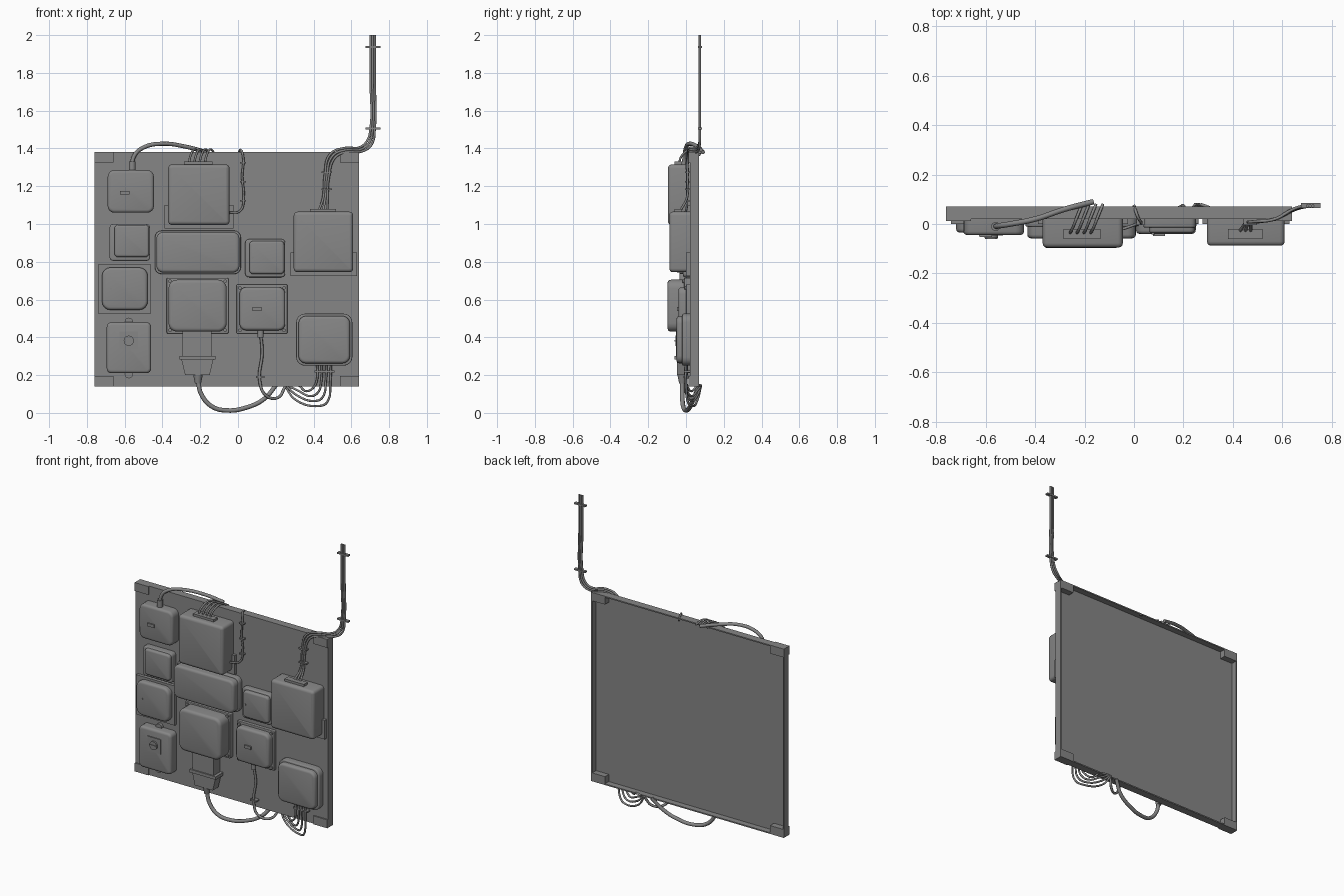
import bpy, bmesh, math
from mathutils import Vector

cube = bpy.data.objects.get("Cube")
if cube:
    bpy.data.objects.remove(cube)

grey = bpy.data.materials.new("mid_grey")
grey.use_nodes = True
COLOUR = (0.24, 0.24, 0.24, 1)
grey.diffuse_color = COLOUR
grey.node_tree.nodes["Principled BSDF"].inputs["Base Color"].default_value = COLOUR
PLATE = 0.025   # y of the panel sheet


def finish(name, bm, smooth=True):
    bmesh.ops.recalc_face_normals(bm, faces=bm.faces)
    me = bpy.data.meshes.new(name)
    bm.to_mesh(me)
    bm.free()
    me.materials.append(grey)
    ob = bpy.data.objects.new(name, me)
    bpy.context.collection.objects.link(ob)
    if smooth:
        bpy.ops.object.select_all(action='DESELECT')
        bpy.context.view_layer.objects.active = ob
        ob.select_set(True)
        bpy.ops.object.shade_smooth_by_angle(angle=math.radians(35))
    return ob


def rounded_rect(x0, x1, z0, z1, r, seg):
    pts = []
    corners = ((x1 - r, z1 - r), (x0 + r, z1 - r), (x0 + r, z0 + r), (x1 - r, z0 + r))
    for i, (cx, cz) in enumerate(corners):
        for k in range(seg + 1):
            a = math.pi / 2 * (i + k / seg)
            pts.append((cx + r * math.cos(a), cz + r * math.sin(a)))
    return pts


def loft(name, rings):
    """Skin matching (y, outline) rings from back to front and cap both ends."""
    bm = bmesh.new()
    loops = [[bm.verts.new((x, y, z)) for x, z in pts] for y, pts in rings]
    n = len(loops[0])
    for a, b in zip(loops, loops[1:]):
        for i in range(n):
            bm.faces.new((a[i], a[(i + 1) % n], b[(i + 1) % n], b[i]))
    bm.faces.new(loops[0])
    bm.faces.new(loops[-1])
    return finish(name, bm)


def case(name, x0, x1, z0, z1, front, r=0.03, edge=0.015, back=PLATE, seg=4):
    """Rounded enclosure with a softened front edge."""
    rings = [(back, 0)] + [(front + edge * (1 - math.sin(t)), edge * (1 - math.cos(t)))
                           for t in (0, math.pi / 6, math.pi / 3, math.pi / 2)]
    return loft(name, [(y, rounded_rect(x0 + d, x1 - d, z0 + d, z1 - d, max(r - d, 0.004), seg))
                       for y, d in rings])


def block(name, x0, x1, y0, y1, z0, z1):
    bm = bmesh.new()
    bmesh.ops.create_cube(bm, size=1)
    for v in bm.verts:
        v.co = Vector(((x0 + x1) / 2 + v.co.x * (x1 - x0), (y0 + y1) / 2 + v.co.y * (y1 - y0),
                       (z0 + z1) / 2 + v.co.z * (z1 - z0)))
    return finish(name, bm, False)


def cylinder(name, centre, r, depth, axis='Z', r2=None):
    bm = bmesh.new()
    bmesh.ops.create_cone(bm, cap_ends=True, segments=20, radius1=r, radius2=r if r2 is None else r2, depth=depth)
    for v in bm.verts:
        if axis == 'Y':
            v.co = Vector((v.co.x, -v.co.z, v.co.y))
        v.co += Vector(centre)
    return finish(name, bm)


def cable(name, pts, r, shift=(0, 0, 0)):
    cu = bpy.data.curves.new(name, 'CURVE')
    cu.dimensions = '3D'
    cu.bevel_depth = r
    cu.bevel_resolution = 2
    cu.resolution_u = 6
    cu.use_fill_caps = True
    sp = cu.splines.new('BEZIER')
    sp.bezier_points.add(len(pts) - 1)
    for bp, p in zip(sp.bezier_points, pts):
        bp.co = Vector(p) + Vector(shift)
        bp.handle_left_type = bp.handle_right_type = 'AUTO'
    cu.materials.append(grey)
    ob = bpy.data.objects.new(name, cu)
    bpy.context.collection.objects.link(ob)


# Panel: thin sheet, folded rear flanges and corner blocks
X0, X1, Z0, Z1, T = -0.76, 0.64, 0.14, 1.38, 0.008
block("panel_sheet", X0, X1, PLATE - 0.005, PLATE + 0.005, Z0, Z1)
block("flange_right", X0, X0 + T, PLATE, 0.07, Z0, Z1)
block("flange_left", X1 - T, X1, PLATE, 0.07, Z0, Z1)
block("flange_bottom", X0, X1, PLATE, 0.07, Z0, Z0 + T)
block("flange_top", X0, X1, PLATE, 0.07, Z1 - T, Z1)
for x in (X0, X1 - 0.1):
    for z in (Z0, Z1 - 0.055):
        block("corner_block", x, x + 0.1, 0.012, 0.07, z, z + 0.055)

# Right-hand column of enclosures
case("handle_box", -0.69, -0.445, 1.06, 1.285, -0.045, 0.035)
block("handle_box_label", -0.625, -0.575, -0.053, -0.04, 1.155, 1.175)
case("small_box_base", -0.68, -0.465, 0.805, 1.0, -0.02, 0.02, 0.008)
case("small_box_lid", -0.655, -0.47, 0.825, 0.995, -0.04, 0.02, 0.012)
block("square_box_plate", -0.74, -0.46, 0.0, PLATE, 0.525, 0.785)
case("square_box", -0.72, -0.478, 0.545, 0.77, -0.035, 0.045)
cylinder("square_box_screw", (-0.672, -0.036, 0.657), 0.006, 0.006, 'Y')
case("switch_box", -0.695, -0.46, 0.21, 0.48, -0.04, 0.025)
for z in (0.205, 0.482):
    cylinder("switch_box_lug", (-0.578, 0.012, z), 0.022, 0.02, 'Y')
block("switch_plate", -0.627, -0.53, -0.046, -0.035, 0.335, 0.43)
cylinder("switch_dial", (-0.578, -0.05, 0.382), 0.027, 0.012, 'Y')
block("switch_grip", -0.603, -0.553, -0.06, -0.05, 0.377, 0.387)

# Two deep boxes on brackets with cable entry tabs
for x0, x1, z0, front, name in ((-0.37, -0.045, 0.995, -0.095, "deep_box_upper"),
                                (0.295, 0.61, 0.745, -0.088, "deep_box_side")):
    case(name, x0, x1, z0, z0 + 0.32, front, 0.02, 0.018)
    block(name + "_bracket", x0 - 0.018, x1 + 0.02, 0.0, PLATE, z0 - 0.02, z0 + 0.105)
    block(name + "_tab", x0 + 0.085, x1 - 0.09, -0.06, -0.02, z0 + 0.31, z0 + 0.335)

# Middle enclosures
case("wide_box_base", -0.44, 0.015, 0.735, 0.965, -0.01, 0.035, 0.005)
case("wide_box", -0.432, 0.008, 0.743, 0.957, -0.058, 0.035, 0.015)
case("sensor_box_base", 0.038, 0.25, 0.718, 0.92, -0.015, 0.02, 0.008)
case("sensor_box_lid", 0.06, 0.245, 0.735, 0.91, -0.037, 0.02, 0.012)
cylinder("sensor_box_button", (0.077, -0.038, 0.822), 0.007, 0.008, 'Y')
case("socket_box_plate", -0.378, -0.05, 0.42, 0.715, -0.01, 0.008, 0.004)
case("socket_box", -0.368, -0.06, 0.43, 0.705, -0.098, 0.045, 0.018)
case("handle_box_low_plate", -0.008, 0.262, 0.42, 0.68, 0.0, 0.006, 0.004)
case("handle_box_low", 0.008, 0.25, 0.437, 0.665, -0.04, 0.035)
block("handle_box_low_label", 0.077, 0.125, -0.048, -0.035, 0.54, 0.56)
case("junction_box_base", 0.308, 0.605, 0.25, 0.525, -0.02, 0.045, 0.006)
case("junction_box_lid", 0.32, 0.593, 0.262, 0.513, -0.05, 0.04, 0.015)
for x0, x1, z0, z1, y in ((-0.36, -0.068, 0.438, 0.697, -0.012), (0.01, 0.244, 0.437, 0.662, -0.002)):
    for x in (x0, x1):
        for z in (z0, z1):
            cylinder("plate_screw", (x, y, z), 0.009, 0.012, 'Y')

# Plug below the socket box
block("plug_body", -0.295, -0.14, -0.052, 0.015, 0.295, 0.435)
block("plug_collar", -0.31, -0.12, -0.06, 0.018, 0.282, 0.302)
taper = [(-0.3, 0.285), (-0.13, 0.285), (-0.15, 0.2), (-0.28, 0.2)]
loft("plug_taper", [(0.01, taper), (-0.048, taper)])
cylinder("plug_boot", (-0.212, -0.02, 0.18), 0.016, 0.05, r2=0.026)

# Thick leads
cable("upper_lead", [(-0.56, -0.01, 1.28), (-0.55, -0.008, 1.36), (-0.5, 0, 1.405), (-0.4, 0.02, 1.425),
                     (-0.28, 0.06, 1.41), (-0.165, 0.09, 1.38)], 0.011)
cylinder("upper_lead_boot", (-0.56, -0.01, 1.305), 0.018, 0.05)
cable("plug_lead", [(-0.212, -0.02, 0.17), (-0.195, -0.02, 0.1), (-0.14, -0.015, 0.035), (-0.06, 0, 0.013),
                    (0.05, 0.02, 0.03), (0.14, 0.04, 0.075), (0.2, 0.07, 0.145)], 0.012)
cable("low_box_lead", [(0.12, -0.01, 0.42), (0.128, 0, 0.32), (0.115, 0, 0.17), (0.145, 0.005, 0.095),
                       (0.21, 0.04, 0.08), (0.25, 0.075, 0.14)], 0.008)
cylinder("low_box_boot", (0.12, -0.01, 0.42), 0.016, 0.04)
block("low_lead_clip", 0.095, 0.14, -0.012, 0.02, 0.185, 0.195)

# Thin wires over the top edge
for i in range(4):
    cable("top_wire", [(-0.262, -0.04, 1.31), (-0.25, -0.02, 1.365), (-0.23, 0.03, 1.395), (-0.21, 0.08, 1.375)],
          0.006, (i * 0.028, 0, 0))
cable("hanging_wire", [(0.0, 0.075, 1.365), (0.015, 0.03, 1.392), (0.028, 0.008, 1.35), (0.022, 0.006, 1.25),
                       (0.03, 0.006, 1.15), (0.012, 0, 1.07), (-0.045, -0.02, 1.06)], 0.006)
for z in (1.32, 1.22, 1.12):
    block("wire_clip", 0.01, 0.042, -0.004, 0.02, z, z + 0.008)

# Bundle climbing above the panel
for i in range(3):
    d = (i - 1) * 0.011
    cable("riser_wire", [(0.45 + 2 * d, -0.03, 1.07), (0.462 + d, 0.005, 1.14), (0.47 + d, 0.008, 1.25),
                         (0.5 + d, 0.01, 1.36 - d), (0.57, 0.02, 1.392 - d), (0.65 + d / 2, 0.06, 1.395 - d),
                         (0.695 + d, 0.072, 1.43 - d), (0.713 + d, 0.073, 1.51), (0.713 + d, 0.073, 1.75),
                         (0.713 + d, 0.073, 2.0)], 0.0065)
for z in (1.505, 1.938):
    block("riser_clip", 0.675, 0.755, 0.064, 0.084, z - 0.005, z + 0.005)
for z in (1.18, 1.27):
    block("bundle_clip", 0.443, 0.497, -0.004, 0.022, z, z + 0.009)

# Looping wires under the junction box
for i in range(4):
    x = 0.42 + i * 0.024
    low = 0.115 - i * 0.026
    cable("bottom_wire", [(x, -0.005, 0.26), (x - 0.003, 0.0, 0.17), (x - 0.02, 0.01, low + 0.02),
                          (x - 0.06, 0.03, low), (0.32 - i * 0.004, 0.06, low + 0.03),
                          (0.27 - i * 0.008, 0.08, 0.145)], 0.006)
block("bottom_wire_clip", 0.405, 0.51, -0.01, 0.02, 0.215, 0.224)
